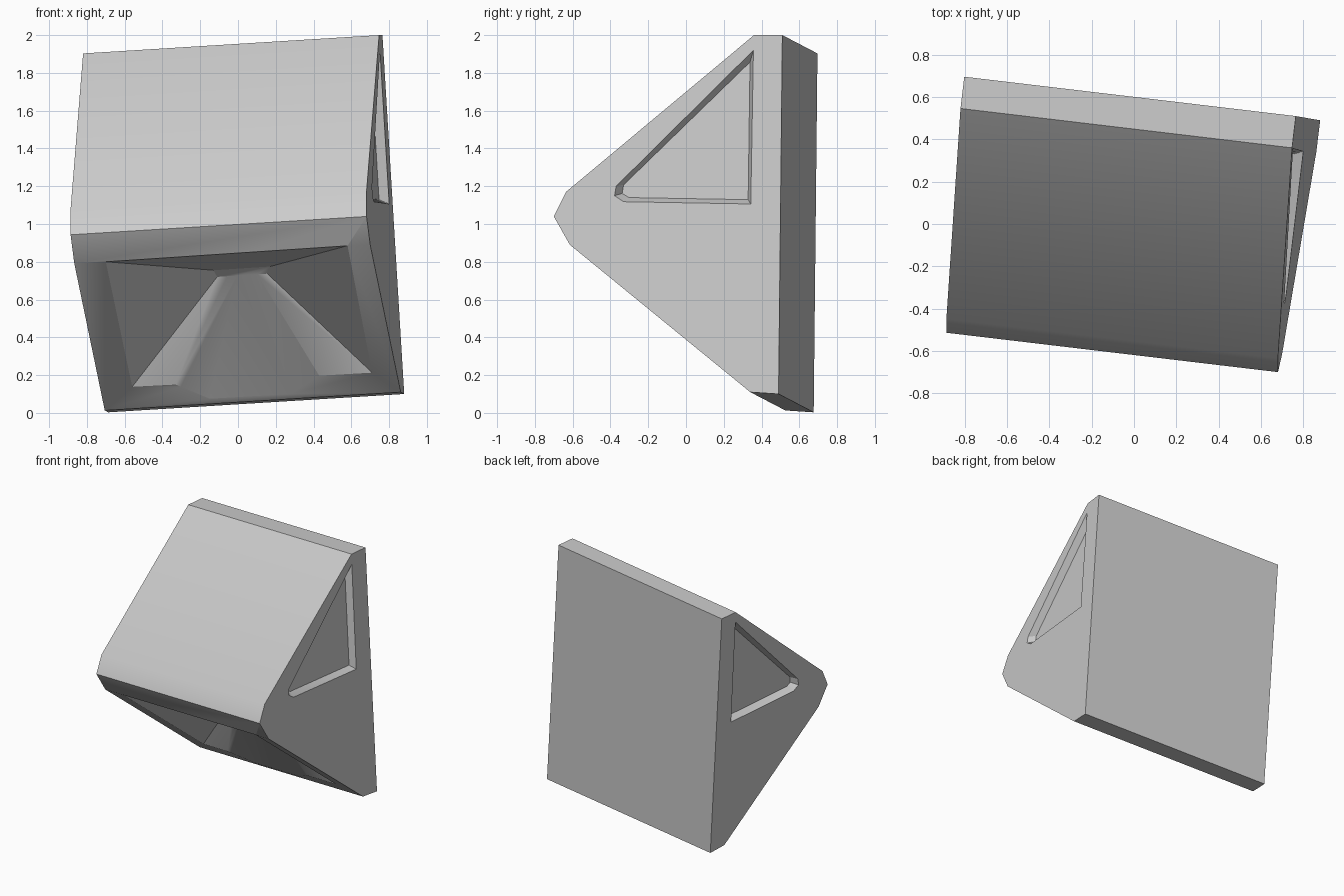
import bpy, bmesh
from mathutils import Vector

if "Cube" in bpy.data.objects:
    bpy.data.objects.remove(bpy.data.objects["Cube"])

AXIS = Vector((1.567, -0.186, 0.097))      # left end -> right end
A = AXIS.normalized()
CORNER = Vector((0.88, 0.49, 0.10))        # lower back corner of the right end


def end_point(y, z):
    """Point on the right end plane from side-view coordinates."""
    x = CORNER.x - (A.y * (y - CORNER.y) + A.z * (z - CORNER.z)) / A.x
    return Vector((x, y, z))


def loft(name, loops):
    """Closed solid through loops of equal point count."""
    bm = bmesh.new()
    rings = [[bm.verts.new(p) for p in loop] for loop in loops]
    n = len(rings[0])
    for r, s in zip(rings, rings[1:]):
        for i in range(n):
            j = (i + 1) % n
            bm.faces.new((r[i], r[j], s[j], s[i]))
    bm.faces.new(rings[0])
    bm.faces.new(rings[-1][::-1])
    bmesh.ops.recalc_face_normals(bm, faces=bm.faces)
    me = bpy.data.meshes.new(name)
    bm.to_mesh(me)
    bm.free()
    ob = bpy.data.objects.new(name, me)
    bpy.context.collection.objects.link(ob)
    return ob


# Wedge body: chamfered triangular profile swept along the axis
profile = [end_point(y, z) for y, z in (
    (0.36, 2.0), (0.51, 2.0), (0.49, 0.10), (0.34, 0.11),
    (-0.615, 0.89), (-0.70, 1.04), (-0.635, 1.17))]
body = loft("wedge_body", [profile, [p - AXIS for p in profile]])

# Triangular end recesses
rim = [end_point(*p) for p in (
    (0.357, 1.92), (-0.37, 1.20), (-0.378, 1.15), (-0.33, 1.118), (0.343, 1.106))]
floor = [end_point(*p) for p in (
    (0.333, 1.86), (-0.336, 1.21), (-0.344, 1.165), (-0.308, 1.143), (0.323, 1.132))]
cutters = []
for side, shift, inward in (("right", Vector(), -A), ("left", -AXIS, A)):
    cutters.append(loft(side + "_recess_cutter", [
        [p + shift - inward * 0.02 for p in rim],
        [p + shift for p in rim],
        [p + shift + inward * 0.05 for p in floor]]))

# Funnel recess with a notch in the lower front slope
N = AXIS.cross(profile[4] - profile[3]).normalized()
if N.z < 0:
    N.negate()                              # points into the body


def slope_point(x, z, depth=0.0):
    """Point on the lower slope from front-view coordinates."""
    o = profile[4] + N * depth
    return Vector((x, o.y - (N.x * (x - o.x) + N.z * (z - o.z)) / N.y, z))


opening = [slope_point(*p) for p in (
    (-0.70, 0.80), (0.58, 0.885), (0.71, 0.213), (0.43, 0.197),
    (0.28, 0.10), (-0.15, 0.075), (-0.33, 0.15), (-0.56, 0.138))]
DEPTH = 0.31
tl, tr, br, bl = [slope_point(x, z, DEPTH) for x, z in (
    (-0.13, 0.755), (0.17, 0.775), (0.155, 0.737), (-0.11, 0.72))]
bottom = [br.lerp(bl, i / 5) for i in range(6)]
cutters.append(loft("slope_recess_cutter", [
    [p - N * 0.02 for p in opening], opening, [tl, tr] + bottom]))

# Cut the recesses
bpy.context.view_layer.objects.active = body
body.select_set(True)
for c in cutters:
    c.hide_render = True
    m = body.modifiers.new("cut", 'BOOLEAN')
    m.object = c
    m.operation = 'DIFFERENCE'
    m.solver = 'EXACT'
    bpy.ops.object.modifier_apply(modifier=m.name)
    bpy.data.objects.remove(c, do_unlink=True)

# Soft shading across the shallow nose chamfers only
bpy.ops.object.shade_smooth_by_angle(angle=0.52)
